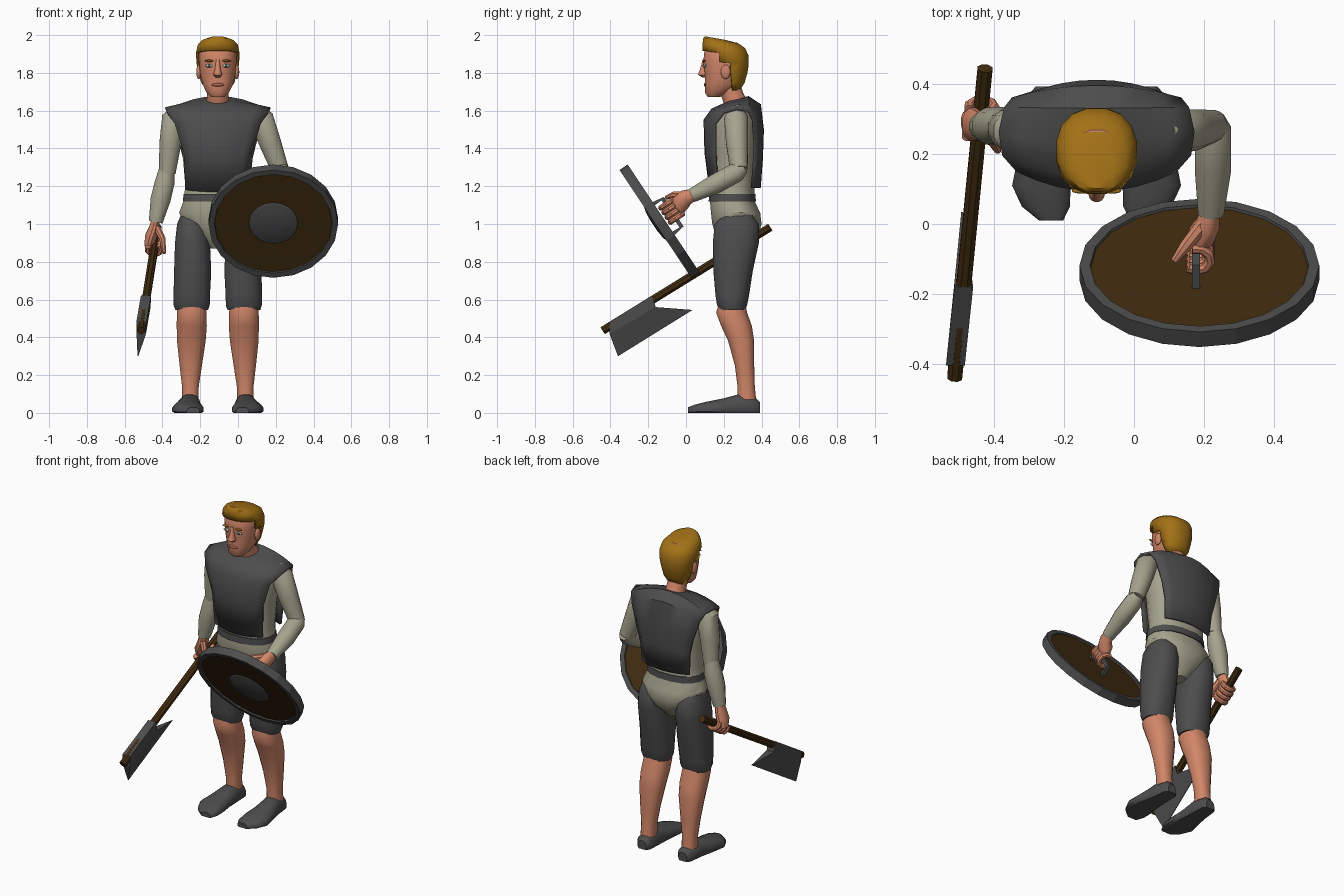
import bpy, bmesh, math
from mathutils import Vector, Matrix

cube = bpy.data.objects.get("Cube")
if cube:
    bpy.data.objects.remove(cube, do_unlink=True)

CX = -0.107  # body centre line


def material(name, *rgb):
    m = bpy.data.materials.new(name)
    m.use_nodes = True
    m.diffuse_color = (*rgb, 1)
    m.node_tree.nodes["Principled BSDF"].inputs["Base Color"].default_value = (*rgb, 1)
    return m


SKIN = material("skin", .64, .24, .14)
HAIR = material("hair", .36, .165, .008)
SHIRT = material("shirt_cloth", .38, .37, .27)
GREY = material("dark_grey", .074, .074, .076)
WOOD = material("dark_wood", .054, .025, .005)
WHITE = material("eye_white", .5, .5, .46)
IRIS = material("iris", .07, .09, .1)
LIPS = material("lips", .38, .12, .08)


def finish(name, bm, mat, angle=38, matrix=None):
    bmesh.ops.recalc_face_normals(bm, faces=bm.faces)
    mesh = bpy.data.meshes.new(name)
    bm.to_mesh(mesh)
    bm.free()
    mesh.materials.append(mat)
    ob = bpy.data.objects.new(name, mesh)
    bpy.context.scene.collection.objects.link(ob)
    if matrix:
        ob.matrix_world = matrix
    bpy.ops.object.select_all(action='DESELECT')
    bpy.context.view_layer.objects.active = ob
    ob.select_set(True)
    bpy.ops.object.shade_smooth_by_angle(angle=math.radians(angle))
    return ob


def skin_rings(rings, closed=True, caps=True):
    """Bridge rows of points into a surface."""
    bm = bmesh.new()
    rows = [[bm.verts.new(p) for p in r] for r in rings]
    n = len(rows[0])
    for a, b in zip(rows, rows[1:]):
        for i in range(n if closed else n - 1):
            j = (i + 1) % n
            bm.faces.new((a[i], a[j], b[j], b[i]))
    if closed and caps:
        bm.faces.new(rows[0])
        bm.faces.new(rows[-1])
    return bm


def oval(n=16, power=2.3):
    for i in range(n):
        t = 2 * math.pi * (i + .5) / n
        c, s = math.cos(t), math.sin(t)
        yield (math.copysign(abs(c) ** (2 / power), c),
               math.copysign(abs(s) ** (2 / power), s))


def body_rings(sections, side=0, tilt=0):
    """Sections: z, sideways offset, half width, front y, back y."""
    return [[Vector((CX + side * d + u * w, (f + b) / 2 + v * (b - f) / 2,
                     z + tilt * k / len(sections) * v * (b - f) / 2))
             for u, v in oval()] for k, (z, d, w, f, b) in enumerate(sections)]


def tube(name, path, radii, mat, ref=(1, 0, 0), n=12, flat=1, angle=38):
    pts = [Vector(p) for p in path]
    rings = []
    for i, p in enumerate(pts):
        t = (pts[min(i + 1, len(pts) - 1)] - pts[max(i - 1, 0)]).normalized()
        v = t.cross(Vector(ref)).normalized()
        u = v.cross(t)
        r = radii[i] if isinstance(radii, (list, tuple)) else radii
        rings.append([p + u * a * r * flat + v * b * r for a, b in oval(n, 2)])
    return finish(name, skin_rings(rings), mat, angle)


def ball(name, loc, size, mat):
    bm = bmesh.new()
    bmesh.ops.create_uvsphere(bm, u_segments=12, v_segments=8, radius=1)
    return finish(name, bm, mat, matrix=Matrix.Translation(loc) @ Matrix.Diagonal((*size, 1)))


# Shirt body, with the brief-shaped skirt below the belt
finish("shirt", skin_rings(body_rings([
    (.87, 0, .04, .21, .32), (.94, 0, .12, .155, .385), (1.0, 0, .185, .137, .402),
    (1.06, 0, .208, .13, .395), (1.12, 0, .185, .125, .365), (1.2, 0, .175, .135, .365),
    (1.38, 0, .19, .125, .375), (1.52, 0, .215, .12, .38), (1.59, 0, .21, .15, .37),
    (1.63, 0, .1, .2, .34)])), SHIRT)
finish("belt", skin_rings(body_rings([(1.12, 0, .188, .118, .372),
                                      (1.16, 0, .184, .12, .37)])), GREY)

# Open-sided vest: one strip up the front, over the shoulders, down the back
vest_rows = [  # half width, centre z, edge z, centre y, edge y
    (.168, 1.17, 1.18, .132, .165), (.178, 1.38, 1.38, .105, .155),
    (.225, 1.55, 1.53, .1, .155), (.268, 1.605, 1.59, .14, .2),
    (.278, 1.645, 1.61, .23, .265), (.262, 1.67, 1.6, .33, .33),
    (.24, 1.63, 1.55, .39, .355), (.2, 1.5, 1.42, .405, .365),
    (.175, 1.35, 1.32, .4, .36), (.165, 1.19, 1.19, .388, .35)]
vest = finish("vest", skin_rings([[
    Vector((CX + u * w, yc + (ye - yc) * u * u, zc + (ze - zc) * u * u))
    for u in (i / 4 for i in range(-4, 5))]
    for w, zc, ze, yc, ye in vest_rows], closed=False), GREY)
solid = vest.modifiers.new("thickness", 'SOLIDIFY')
solid.thickness, solid.offset = .015, 0

# Legs and shoes
for side, word in ((-1, "right"), (1, "left")):
    finish(word + "_trouser", skin_rings(body_rings([
        (1.05, .15, .045, .2, .35), (1.0, .132, .085, .15, .388),
        (.9, .134, .094, .14, .388), (.75, .133, .1, .143, .355),
        (.62, .138, .098, .155, .335), (.57, .138, .097, .163, .325),
        (.545, .138, .088, .175, .315)], side)), GREY)
    finish(word + "_calf", skin_rings(body_rings([
        (.6, .138, .07, .18, .31), (.53, .138, .08, .158, .325), (.46, .138, .081, .185, .35),
        (.38, .14, .077, .222, .362), (.25, .143, .06, .258, .362),
        (.14, .145, .045, .272, .365), (.07, .146, .045, .272, .372)], side)), SKIN)
    shoe = [(.393, .145, .03, .055), (.37, .145, .05, .08), (.28, .148, .058, .1),
            (.2, .155, .07, .078), (.11, .158, .085, .06), (.05, .145, .07, .045),
            (.01, .13, .035, .03)]  # y, offset, half width, height
    finish(word + "_shoe", skin_rings([[
        Vector((CX + side * d + u * w, y, max(0, h * (v * .7 + .3)))) for u, v in oval()]
        for y, d, w, h in shoe]), GREY)

# Sleeves
tube("right_upper_sleeve", [(-.31, .262, 1.61), (-.34, .265, 1.56), (-.358, .27, 1.43),
                            (-.375, .28, 1.27)], [.035, .065, .06, .046], SHIRT)
tube("right_lower_sleeve", [(-.373, .28, 1.31), (-.388, .282, 1.22), (-.41, .28, 1.13),
                            (-.436, .28, 1.01)], [.04, .054, .055, .038], SHIRT)
tube("left_upper_sleeve", [(.09, .262, 1.61), (.125, .265, 1.56), (.17, .27, 1.43),
                           (.222, .28, 1.29)], [.035, .065, .06, .048], SHIRT)
tube("left_lower_sleeve", [(.224, .305, 1.3), (.226, .27, 1.275), (.226, .16, 1.215),
                           (.22, .03, 1.15)], [.035, .054, .054, .038], SHIRT)


def fist(word, centre, axis, palm, radius):
    """Four fingers curled around a bar."""
    c, a, p = Vector(centre), Vector(axis).normalized(), Vector(palm).normalized()
    q = a.cross(p)
    for i, finger in enumerate(("index", "middle", "ring", "little")):
        mid = c + a * (.045 - .03 * i)
        arc = [mid + radius * (math.cos(t) * p + math.sin(t) * q)
               for t in (math.radians(d) for d in range(-20, 230, 40))]
        tube(f"{word}_{finger}_finger", arc, .016, SKIN, ref=a, n=8)


# Hands
tube("right_palm", [(-.435, .28, 1.03), (-.443, .28, .98), (-.462, .285, .93),
                    (-.474, .295, .88)], [.034, .043, .05, .035], SKIN, flat=.65)
fist("right", (-.44, .295, .893), (-.085, -.885, -.55), (-1, 0, 0), .036)
tube("right_thumb", [(-.43, .26, .98), (-.4, .235, .92), (-.39, .21, .845)],
     [.02, .018, .01], SKIN, n=8)
tube("left_palm", [(.22, .04, 1.155), (.212, 0, 1.14), (.195, -.03, 1.11),
                   (.185, -.045, 1.07)], [.033, .044, .05, .035], SKIN, flat=.8)
fist("left", (.18, -.075, 1.07), (0, .555, -.83), (0, .83, .555), .038)
tube("left_thumb", [(.2, .0, 1.15), (.15, -.06, 1.155), (.115, -.105, 1.14)],
     [.022, .019, .011], SKIN, n=8)

# Head
tube("neck", [(CX, .28, 1.6), (CX, .25, 1.67), (CX, .22, 1.76)], [.068, .06, .06], SKIN)
finish("head", skin_rings(body_rings([
    (1.672, 0, .035, .115, .18), (1.695, 0, .06, .1, .23), (1.74, 0, .082, .1, .29),
    (1.8, 0, .096, .098, .31), (1.86, 0, .1, .09, .318), (1.91, 0, .1, .095, .318),
    (1.96, 0, .07, .12, .27)])), SKIN)
finish("nose", skin_rings(body_rings([
    (1.775, 0, .012, .088, .12), (1.79, 0, .024, .063, .12), (1.82, 0, .015, .074, .12),
    (1.87, 0, .011, .088, .12)])), SKIN)
ball("mouth", (CX, .102, 1.737), (.034, .008, .009), LIPS)
for side, word in ((-1, "right"), (1, "left")):
    x = CX + side * .045
    ball(word + "_eye", (x, .099, 1.838), (.02, .008, .01), WHITE)
    ball(word + "_iris", (x, .094, 1.838), (.008, .006, .009), IRIS)
    ball(word + "_brow", (x, .095, 1.864), (.026, .008, .006), HAIR)
    ball(word + "_ear", (CX + side * .1, .21, 1.805), (.014, .026, .038), SKIN)

# Hair shell, cut open around the face
bm = skin_rings(body_rings([
    (1.705, 0, .06, .18, .285), (1.75, 0, .09, .13, .312), (1.81, 0, .106, .09, .328),
    (1.855, 0, .115, .08, .334), (1.905, 0, .117, .084, .332), (1.945, 0, .108, .086, .315),
    (1.97, 0, .085, .09, .28), (1.984, 0, .045, .1, .21)], tilt=-.2))
bm.faces.ensure_lookup_table()
face_hole = [f for f in bm.faces if len(f.verts) > 4 and f.calc_center_median().z < 1.8
             or f.calc_center_median().z < 1.9 and f.calc_center_median().y < .18
             or f.calc_center_median().z < 1.84 and f.calc_center_median().y < .23]
bmesh.ops.delete(bm, geom=face_hole, context='FACES')
hair = finish("hair", bm, HAIR)
solid = hair.modifiers.new("thickness", 'SOLIDIFY')
solid.thickness, solid.offset = .014, -1

# Round shield, tipped forward
TILT = Matrix.Translation((.187, -.14, 1.015)) @ Matrix.Rotation(math.radians(123.7), 4, 'X')


def lathe(name, profile, mat, angle=25):
    rings = [[Vector((r * math.cos(t), r * math.sin(t), z))
              for t in (2 * math.pi * i / 20 for i in range(20))] for r, z in profile]
    return finish(name, skin_rings(rings), mat, angle, TILT)


lathe("shield_rim", [(.31, .016), (.313, .026), (.343, .026), (.343, -.026),
                     (.313, -.026), (.31, -.016)], GREY, 15)
lathe("shield_board", [(.315, .018), (.315, -.018)], WOOD)
lathe("shield_boss", [(.132, .016), (.125, .022), (.08, .034), (.03, .039)], GREY)
grip = [TILT @ Vector((-.01, y, z)) for y, z in
        ((.095, -.015), (.09, -.08), (-.09, -.08), (-.095, -.015))]
tube("shield_handle", grip, .016, GREY, n=4, angle=15)

# Axe
tube("axe_shaft", [(-.426, .445, .982), (-.513, -.44, .436)], .023, WOOD, n=8)
blade = []
for half, upper, lower in (  # back, cheek and cutting edge of the blade
        (.027, (-.487, -.18, .622), (-.511, -.405, .482)),
        (.025, (-.488, -.16, .56), (-.512, -.405, .418)),
        (.002, (-.492, .035, .545), (-.53, -.36, .3))):
    off = Vector((half, 0, 0))
    a, b = Vector(upper), Vector(lower)
    blade.append([a - off, a + off, b + off, b - off])
finish("axe_blade", skin_rings(blade), GREY, 15)
